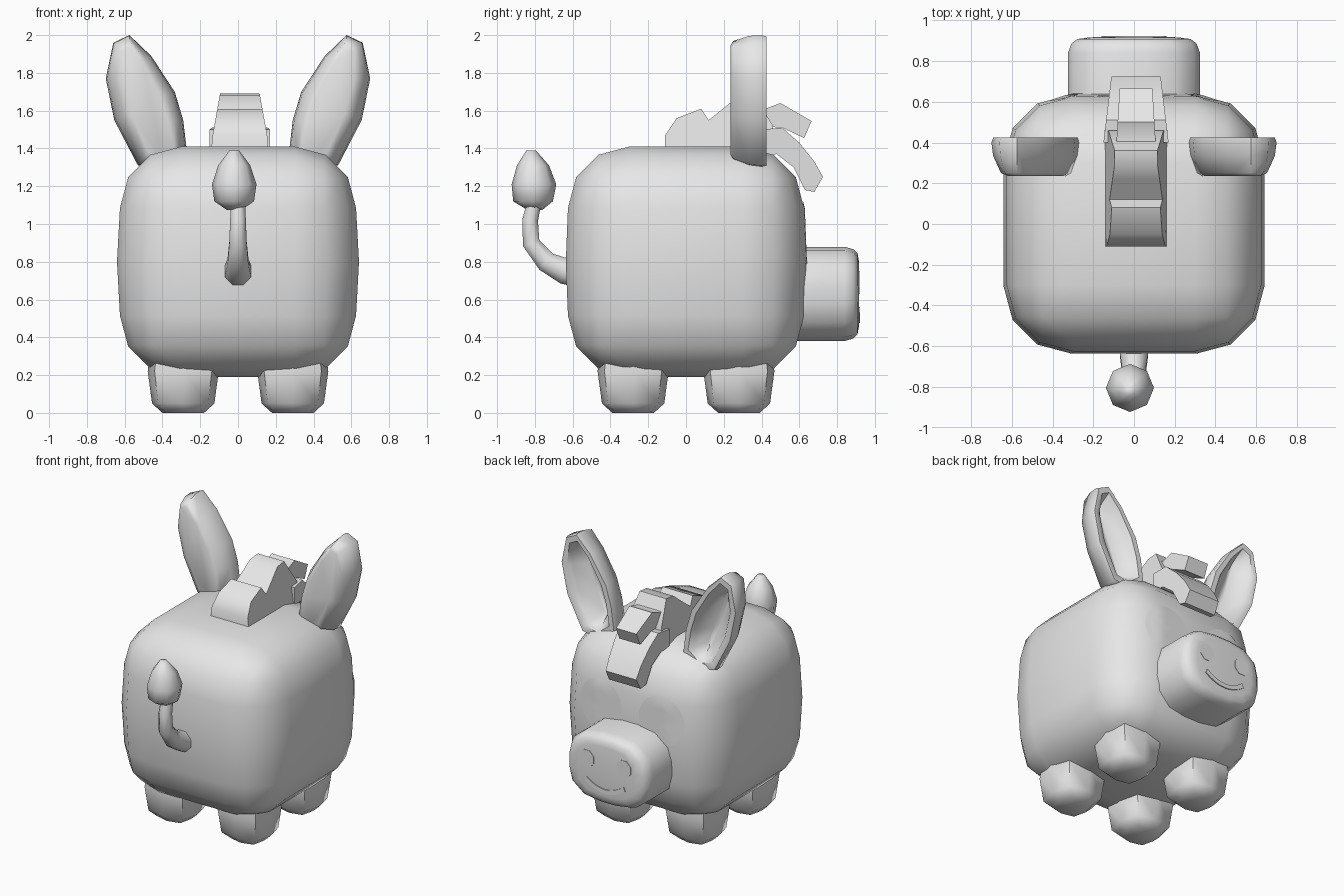
import bpy, bmesh, math
from mathutils import Vector

if "Cube" in bpy.data.objects:
    bpy.data.objects.remove(bpy.data.objects["Cube"])

grey = bpy.data.materials.new("light_grey")
grey.diffuse_color = (0.8, 0.8, 0.8, 1)
grey.use_nodes = True
grey.node_tree.nodes["Principled BSDF"].inputs["Base Color"].default_value = grey.diffuse_color


def finish(name, bm, angle=40):
    bmesh.ops.recalc_face_normals(bm, faces=bm.faces)
    me = bpy.data.meshes.new(name)
    bm.to_mesh(me)
    bm.free()
    ob = bpy.data.objects.new(name, me)
    bpy.context.collection.objects.link(ob)
    me.materials.append(grey)
    bpy.ops.object.select_all(action='DESELECT')
    ob.select_set(True)
    bpy.context.view_layer.objects.active = ob
    bpy.ops.object.shade_smooth_by_angle(angle=math.radians(angle))
    return ob


def loft(name, rings, angle=40, close=False):
    """Skin a list of equal-length point rings, capped or joined end to end."""
    bm = bmesh.new()
    rows = [[bm.verts.new(p) for p in r] for r in rings]
    n = len(rows[0])
    pairs = list(zip(rows, rows[1:]))
    for a, b in pairs:
        for i in range(n):
            j = (i + 1) % n
            bm.faces.new((a[i], a[j], b[j], b[i]))
    bm.faces.new(rows[0])
    bm.faces.new(rows[-1])
    return finish(name, bm, angle)


def oval(n, rx, ry, power=2.0, turn=0.5):
    """Superellipse points."""
    pts = []
    for i in range(n):
        a = 2 * math.pi * (i + turn) / n
        c, s = math.cos(a), math.sin(a)
        k = (abs(c) ** power + abs(s) ** power) ** (-1 / power)
        pts.append((rx * k * c, ry * k * s))
    return pts


def slab(name, profile, half, cx=0.0, angle=40):
    """Side profile (y, z) given a width by the function half(y, z)."""
    return loft(name, [[(cx + s * half(y, z), y, z) for y, z in profile]
                       for s in (-1, 1)], angle)


# Body: bevelled box with a slight bulge at mid height
bm = bmesh.new()
bmesh.ops.create_cube(bm, size=1)
for v in bm.verts:
    v.co = Vector((v.co.x * 1.25, v.co.y * 1.25, v.co.z * 1.22 + 0.8))
bmesh.ops.bevel(bm, geom=bm.edges[:], offset=0.325, segments=3, profile=0.5,
                affect='EDGES', clamp_overlap=True)
bmesh.ops.bisect_plane(bm, geom=bm.verts[:] + bm.edges[:] + bm.faces[:],
                       plane_co=(0, 0, 0.8), plane_no=(0, 0, 1))
for v in bm.verts:
    if abs(v.co.z - 0.8) < 0.01:
        v.co.x *= 1.025
        v.co.y *= 1.018
body = finish("body", bm, 50)

# Legs
for sx, side in ((-1, "left"), (1, "right")):
    for sy, end in ((-1, "rear"), (1, "fore")):
        rings = [[(sx * 0.29 + x, sy * 0.28 + y, z) for x, y in oval(8, r, r, 3.2, 0)]
                 for z, r in ((0.36, 0.17), (0.22, 0.188), (0.05, 0.165), (0.0, 0.11))]
        loft(f"{end}_leg_{side}", rings, 60)

# Snout
loft("snout", [[(x, y, 0.63 + z) for x, z in oval(16, 0.325 * s, 0.25 * s, 3.0)]
               for y, s in ((0.5, 1), (0.84, 1), (0.885, 0.95), (0.908, 0.86), (0.915, 0.7))], 60)

# Nostrils
for sx, side in ((-1, "left"), (1, "right")):
    loft(f"nostril_{side}", [[(sx * 0.147 + x, y, 0.69 + z) for x, z in oval(8, 0.06, 0.065)]
                             for y in (0.911, 0.918)])

# Smiling mouth
arc = [(-0.16 + 0.04 * i) for i in range(9)]
curve = [(x, 0.475 + 2.2 * x * x) for x in arc]
band = curve + [(x * 0.92, z + 0.03) for x, z in reversed(curve)]
loft("mouth", [[(x, y, z) for x, z in band] for y in (0.90, 0.922)])

# Eyes: discs laid over the curved face
for sx, side in ((-1, "left"), (1, "right")):
    bm = bmesh.new()
    rows = [[bm.verts.new((sx * 0.24 + x, 0.9, 0.95 + z)) for x, z in oval(24, r, r * 1.03)]
            for r in (0.172, 0.13, 0.085, 0.04)]
    for a, b in zip(rows, rows[1:]):
        for i in range(24):
            j = (i + 1) % 24
            bm.faces.new((a[i], a[j], b[j], b[i]))
    bm.faces.new(rows[-1])
    eye = finish(f"eye_{side}", bm)
    wrap = eye.modifiers.new("lay_on_face", 'SHRINKWRAP')
    wrap.target = body
    wrap.wrap_method = 'PROJECT'
    wrap.use_project_y = True
    wrap.use_project_z = False
    wrap.use_negative_direction = True
    wrap.use_positive_direction = False
    wrap.offset = 0.004

# Ears: leaf outline with a rounded back and hollow front
leaf = [(0.27, 1.38), (0.29, 1.55), (0.335, 1.70), (0.46, 1.89), (0.575, 2.0),
        (0.66, 1.96), (0.70, 1.77), (0.655, 1.55), (0.53, 1.31), (0.40, 1.29)]
ear_c = (0.485, 1.64)


def leaf_ring(sx, s, y, t=None):
    t = t or s
    # Scale across and along the ear's leaning axis
    ax = Vector((0.34, 0.94)).normalized()
    nx = Vector((ax.y, -ax.x))
    out = []
    for p in leaf:
        d = Vector(p) - Vector(ear_c)
        q = Vector(ear_c) + ax * d.dot(ax) * t + nx * d.dot(nx) * s
        out.append((sx * q.x, y, q.y))
    return out


for sx, side in ((-1, "left"), (1, "right")):
    loft(f"ear_{side}", [leaf_ring(sx, 0.5, 0.235, 0.86), leaf_ring(sx, 0.72, 0.25, 0.92),
                         leaf_ring(sx, 0.95, 0.335, 0.99), leaf_ring(sx, 1, 0.40),
                         leaf_ring(sx, 0.95, 0.425, 0.98), leaf_ring(sx, 0.72, 0.425, 0.87),
                         leaf_ring(sx, 0.58, 0.39, 0.82), leaf_ring(sx, 0.12, 0.31, 0.68)], 55)

# Mane ridge, upper tuft and forelock
slab("mane", [(-0.11, 1.34), (-0.11, 1.47), (-0.05, 1.56), (0.08, 1.61), (0.12, 1.55),
              (0.22, 1.63), (0.28, 1.68), (0.36, 1.69), (0.40, 1.62), (0.46, 1.52),
              (0.46, 1.34)],
     lambda y, z: 0.157 - 0.18 * max(0, z - 1.4), 0.01)
slab("upper_tuft", [(0.34, 1.52), (0.36, 1.62), (0.42, 1.61), (0.50, 1.64), (0.665, 1.545),
                    (0.625, 1.455), (0.51, 1.51)],
     lambda y, z: 0.10 - 0.06 * max(0, y - 0.34), 0.01)
slab("forelock", [(0.40, 1.36), (0.40, 1.50), (0.51, 1.51), (0.60, 1.43), (0.68, 1.33),
                  (0.725, 1.25), (0.68, 1.17), (0.63, 1.18), (0.57, 1.30), (0.48, 1.37)],
     lambda y, z: 0.16 - 0.12 * (y - 0.40), 0.01)

# Tail: tapered bent tube
path = [(-0.58, 0.74, 0.078), (-0.64, 0.75, 0.075), (-0.74, 0.80, 0.06), (-0.82, 0.90, 0.05),
        (-0.825, 1.02, 0.045), (-0.80, 1.13, 0.04)]
rings = []
for i, (y, z, r) in enumerate(path):
    a, b = path[max(i - 1, 0)], path[min(i + 1, len(path) - 1)]
    t = Vector((0, b[0] - a[0], b[1] - a[1])).normalized()
    up = t.cross(Vector((1, 0, 0)))
    rings.append([Vector((p, y, z)) + up * q for p, q in oval(8, r, r)])
loft("tail", rings, 60)

# Tail tuft
loft("tail_tuft", [[(-0.02 + x, cy + y, z) for x, y in oval(8, r, r, 2, 0)]
                   for z, r, cy in ((1.075, 0.04, -0.80), (1.12, 0.105, -0.81),
                                    (1.21, 0.118, -0.805), (1.31, 0.085, -0.81),
                                    (1.39, 0.025, -0.82))], 60)
